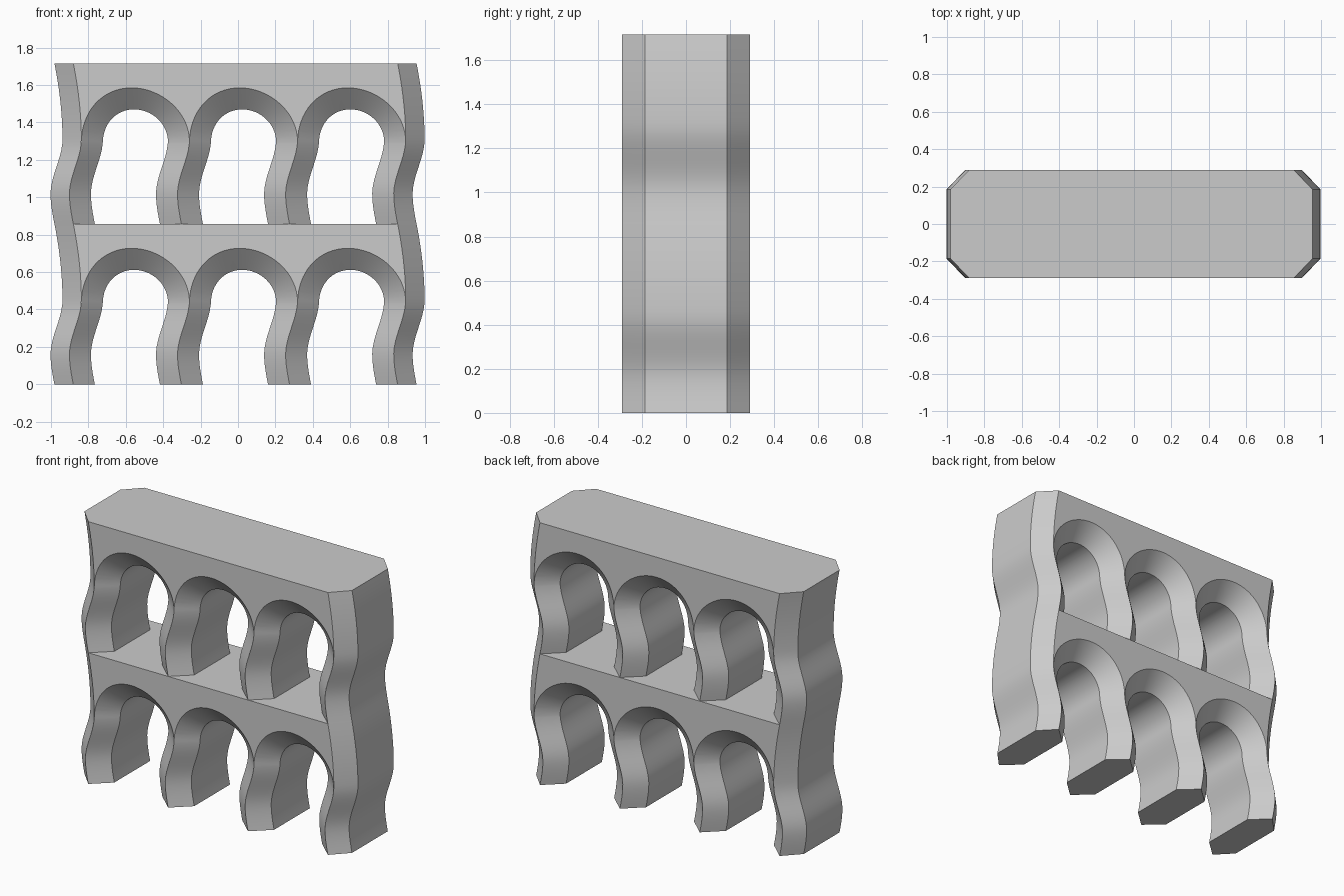
import bpy, bmesh, math

cube = bpy.data.objects.get("Cube")
if cube:
    bpy.data.objects.remove(cube, do_unlink=True)

H = 0.858                 # tier height
D, d = 0.29, 0.185        # half depth, half depth inside the bevel
PITCH, MID = 0.578, -0.0135
R_OUT, R_IN, SPRING = PITCH / 2, 0.174, 0.438
END = 1.5 * PITCH         # ridge of the end pillars
SIDE = END + 0.101        # outer side of the end pillars
STEPS = 32

stone = bpy.data.materials.new("light grey stone")
stone.use_nodes = True
GREY = (0.6, 0.6, 0.6, 1)
stone.diffuse_color = GREY
stone.node_tree.nodes["Principled BSDF"].inputs["Base Color"].default_value = GREY

# sideways sway of the pillars: height, offset, slope
SWAY = [(0, 0, -0.2), (0.16, -0.021, 0), (0.45, 0.043, 0), (H, 0, -0.2)]


def sway(z):
    for (z0, a, m0), (z1, b, m1) in zip(SWAY, SWAY[1:]):
        if z <= z1 + 1e-4:
            h = z1 - z0
            t = min(max((z - z0) / h, 0), 1)
            s = t * t * (3 - 2 * t)
            return a + (b - a) * s + h * t * (1 - t) * (m0 * (1 - t) - m1 * t)
    return 0


def face(bm, pts):
    bm.faces.new([bm.verts.new(p) for p in pts])


def loft(bm, a, b):
    for i in range(len(a) - 1):
        face(bm, [a[i], a[i + 1], b[i + 1], b[i]])


def arch(cx, r, y):
    arc = [(cx - r * math.cos(math.pi * i / STEPS), y,
            SPRING + r * math.sin(math.pi * i / STEPS)) for i in range(STEPS + 1)]
    return [(cx - r, y, 0)] + arc + [(cx + r, y, 0)]


def prism_end(bm, ridge0, x0, x1, ridge1, z):
    pts = [(x0, -d), (ridge0, -D), (ridge1, -D), (x1, -d),
           (x1, d), (ridge1, D), (ridge0, D), (x0, d)]
    if ridge0 == ridge1:
        pts = [pts[i] for i in (0, 1, 3, 4, 5, 7)]
    face(bm, [(x, y, z) for x, y in pts])


def build_tier(name, base):
    bm = bmesh.new()
    # bevelled arched openings and the wall above them
    for k in (-1, 0, 1):
        cx = k * PITCH
        rings = [arch(cx, R_OUT, -D), arch(cx, R_IN, -d),
                 arch(cx, R_IN, d), arch(cx, R_OUT, D)]
        for a, b in zip(rings, rings[1:]):
            loft(bm, a, b)
        for ring in (rings[0], rings[3]):
            arc = ring[1:-1]
            loft(bm, arc, [(x, y, H) for x, y, z in arc])
    # bevelled outer sides
    for s in (-1, 1):
        rim = [(s * END, -D), (s * SIDE, -d), (s * SIDE, d), (s * END, D)]
        loft(bm, [(x, y, 0) for x, y in rim], [(x, y, H) for x, y in rim])
    # top slab and pillar feet
    prism_end(bm, -END, -SIDE, SIDE, END, H)
    half = R_OUT - R_IN
    for k in (-1.5, -0.5, 0.5, 1.5):
        x = k * PITCH
        left = -SIDE if k == -1.5 else x - half
        right = SIDE if k == 1.5 else x + half
        prism_end(bm, x, left, right, x, 0)
    bmesh.ops.remove_doubles(bm, verts=bm.verts, dist=0.0005)
    # slice into levels, then sway each level sideways
    levels = 26
    for i in range(1, levels):
        bmesh.ops.bisect_plane(bm, geom=bm.verts[:] + bm.edges[:] + bm.faces[:], dist=1e-4,
                               plane_co=(0, 0, H * i / levels), plane_no=(0, 0, 1))
    for v in bm.verts:
        v.co.x += MID + sway(v.co.z)
    bmesh.ops.recalc_face_normals(bm, faces=bm.faces)
    me = bpy.data.meshes.new(name)
    bm.to_mesh(me)
    bm.free()
    me.materials.append(stone)
    ob = bpy.data.objects.new(name, me)
    ob.location.z = base
    bpy.context.collection.objects.link(ob)
    bpy.ops.object.select_all(action='DESELECT')
    ob.select_set(True)
    bpy.context.view_layer.objects.active = ob
    bpy.ops.object.shade_smooth_by_angle(angle=math.radians(30))


build_tier("lower_arcade", 0)
build_tier("upper_arcade", H)
